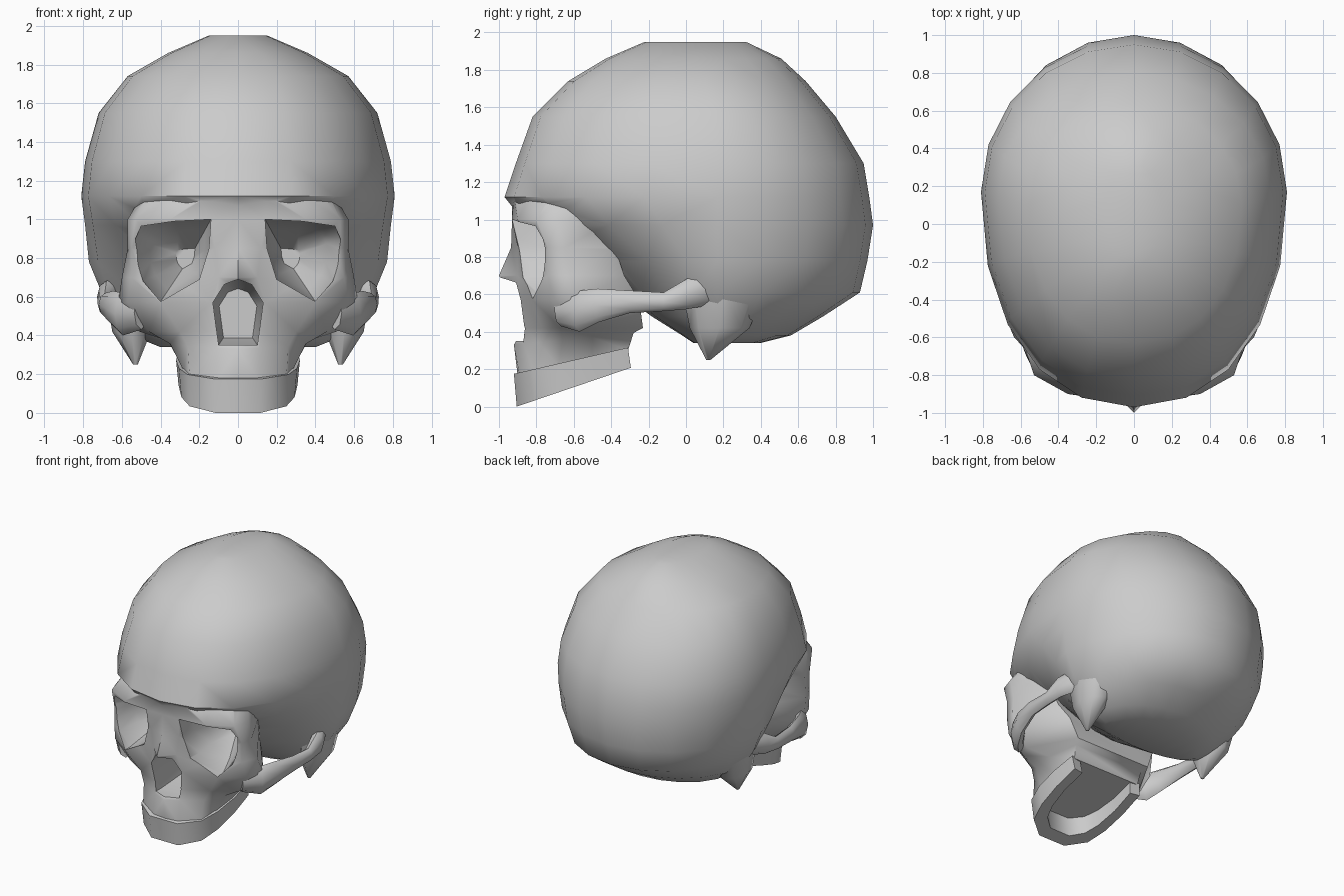
import bpy, bmesh
from math import cos, sin, pi, radians
from mathutils import Vector

if "Cube" in bpy.data.objects:
    bpy.data.objects.remove(bpy.data.objects["Cube"])


def loft(name, rings):
    """Closed skin over a list of rings with equal point counts."""
    bm = bmesh.new()
    rows = [[bm.verts.new(p) for p in ring] for ring in rings]
    n = len(rows[0])
    for a, b in zip(rows, rows[1:]):
        for i in range(n):
            j = (i + 1) % n
            bm.faces.new((a[i], a[j], b[j], b[i]))
    bm.faces.new(rows[0][::-1])
    bm.faces.new(rows[-1])
    bmesh.ops.recalc_face_normals(bm, faces=bm.faces[:])
    bmesh.ops.triangulate(bm, faces=bm.faces[:])
    mesh = bpy.data.meshes.new(name)
    bm.to_mesh(mesh)
    bm.free()
    ob = bpy.data.objects.new(name, mesh)
    bpy.context.collection.objects.link(ob)
    return ob


def activate(ob):
    bpy.ops.object.select_all(action='DESELECT')
    ob.select_set(True)
    bpy.context.view_layer.objects.active = ob


def mirror(ob):
    m = ob.modifiers.new("mirror", 'MIRROR')
    m.use_mirror_merge = False
    activate(ob)
    bpy.ops.object.modifier_apply(modifier=m.name)
    return ob


def boolean(ob, other, operation):
    m = ob.modifiers.new("bool", 'BOOLEAN')
    m.operation, m.object, m.solver = operation, other, 'EXACT'
    activate(ob)
    bpy.ops.object.modifier_apply(modifier=m.name)
    bpy.data.objects.remove(other, do_unlink=True)


def smooth(ob, angle=55):
    activate(ob)
    bpy.ops.object.shade_smooth_by_angle(angle=radians(angle))


def both_sides(half):
    """Half outline starting on the midline -> full closed outline."""
    return half + [(-x, y) for x, y in reversed(half[1:])]


def power(v, e):
    return (1 if v >= 0 else -1) * abs(v) ** e


# Braincase: z, half width, widest y, front y, back y, front roundness
cranium_rows = [
    (0.34, 0.40, 0.17, 0.04, 0.40, 2.0),
    (0.38, 0.50, 0.17, -0.02, 0.56, 2.0),
    (0.48, 0.62, 0.17, -0.18, 0.73, 1.7),
    (0.61, 0.70, 0.17, -0.36, 0.93, 1.6),
    (0.78, 0.77, 0.17, -0.56, 0.97, 1.6),
    (0.97, 0.79, 0.17, -0.85, 1.00, 1.9),
    (1.12, 0.81, 0.17, -0.97, 0.98, 2.2),
    (1.30, 0.79, 0.17, -0.91, 0.95, 2.2),
    (1.55, 0.72, 0.15, -0.82, 0.80, 2.2),
    (1.74, 0.57, 0.10, -0.63, 0.64, 2.2),
    (1.86, 0.36, 0.06, -0.43, 0.51, 2.1),
    (1.95, 0.15, 0.04, -0.22, 0.32, 2.0),
]
SEG = 20
rings = []
for z, w, yc, yf, yb, nf in cranium_rows:
    ring = []
    for k in range(SEG):
        c, s = cos(2 * pi * k / SEG), sin(2 * pi * k / SEG)
        e = 1.0 if s >= 0 else 2 / nf
        depth = yb - yc if s >= 0 else yc - yf
        ring.append((w * power(c, e), yc + depth * power(s, e), z))
    rings.append(ring)
skull = loft("skull", rings)

# Face block: z, backward tilt, half section from midline to rear
face_rows = [
    (0.16, 0.23, [(0, -.90), (.11, -.89), (.25, -.81), (.28, -.68), (.30, -.50), (.29, -.31)]),
    (0.33, 0.10, [(0, -.92), (.11, -.87), (.26, -.79), (.35, -.66), (.36, -.50), (.30, -.28)]),
    (0.42, 0.00, [(0, -.87), (.12, -.86), (.30, -.77), (.46, -.67), (.51, -.57), (.32, -.23)]),
    (0.57, 0.00, [(0, -.93), (.14, -.88), (.40, -.82), (.57, -.70), (.62, -.57), (.38, -.25)]),
    (0.70, 0.00, [(0, -1.0), (.10, -.90), (.35, -.83), (.55, -.74), (.60, -.62), (.42, -.33)]),
    (0.85, 0.00, [(0, -.935), (.12, -.90), (.35, -.85), (.55, -.74), (.57, -.65), (.45, -.38)]),
    (1.00, 0.00, [(0, -.93), (.14, -.93), (.35, -.90), (.53, -.80), (.57, -.68), (.48, -.38)]),
    (1.12, 0.00, [(0, -.93), (.15, -.92), (.34, -.84), (.47, -.73), (.50, -.60), (.40, -.30)]),
]
face = loft("face", [[(x, y, z + t * (y + .92)) for x, y in both_sides(half)]
                     for z, t, half in face_rows])
boolean(skull, face, 'UNION')

# Eye sockets, narrowing towards the back
socket = [(.14, 1.0), (.33, .99), (.50, .965), (.53, .90), (.52, .77),
          (.49, .68), (.40, .575), (.20, .69), (.15, .85)]
ax, az = 0.25, 0.80
sockets = mirror(loft("socket_cutter", [
    [(ax + (x - ax) * s, y, az + (z - az) * s) for x, z in socket]
    for y, s in [(-1.2, 1.0), (-.76, 1.0), (-.62, .74), (-.43, .25)]]))
boolean(skull, sockets, 'DIFFERENCE')

# Nose opening
nose = both_sides([(0, .69), (.07, .665), (.13, .57), (.10, .35)])
boolean(skull, loft("nose_cutter", [
    [(x * s, y, .5 + (z - .5) * s) for x, z in nose]
    for y, s in [(-1.2, 1.0), (-.80, 1.0), (-.58, .75)]]), 'DIFFERENCE')

# Tidy slivers left by the cuts
bm = bmesh.new()
bm.from_mesh(skull.data)
bmesh.ops.remove_doubles(bm, verts=bm.verts[:], dist=0.004)
bm.to_mesh(skull.data)
bm.free()
smooth(skull)

# Cheek arches: x, y, z, half thickness, half height
arch = [(.50, -.67, .52, .05, .09), (.595, -.57, .51, .05, .11), (.645, -.47, .54, .04, .09),
        (.685, -.30, .56, .035, .06), (.69, -.12, .56, .035, .05),
        (.68, .00, .60, .05, .08), (.62, .12, .64, .05, .10)]
rings = []
for i, (x, y, z, t, h) in enumerate(arch):
    a, b = arch[max(i - 1, 0)], arch[min(i + 1, len(arch) - 1)]
    out = Vector((b[1] - a[1], a[0] - b[0])).normalized()
    rings.append([(x + out.x * t * cos(k * pi / 4), y + out.y * t * cos(k * pi / 4),
                   z + h * sin(k * pi / 4)) for k in range(8)])
smooth(mirror(loft("cheek_arches", rings)))

# Bony points behind the jaw joint: x, y, z, x radius, y radius
mastoid = [(.55, .20, .62, .13, .22), (.55, .18, .42, .10, .16), (.53, .12, .25, .012, .012)]
smooth(mirror(loft("mastoid_points", [
    [(x + rx * cos(k * pi / 4), y + ry * sin(k * pi / 4), z) for k in range(8)]
    for x, y, z, rx, ry in mastoid])))

# Upper tooth band: U-shaped strip sloping up towards the back
outer = [(.31, -.31), (.32, -.50), (.305, -.68), (.26, -.82), (.12, -.92)]
inner = [(.23, -.32), (.24, -.50), (.22, -.66), (.18, -.76), (.09, -.83)]
band = (outer + [(-x, y) for x, y in reversed(outer)]
        + [(-x, y) for x, y in inner] + inner[::-1])
smooth(loft("tooth_band", [
    [(x, y, .175 + .23 * (y + .92)) for x, y in band],
    [(x * .96, y + .015, .34 * max(y + .92, 0)) for x, y in band]]), 40)
